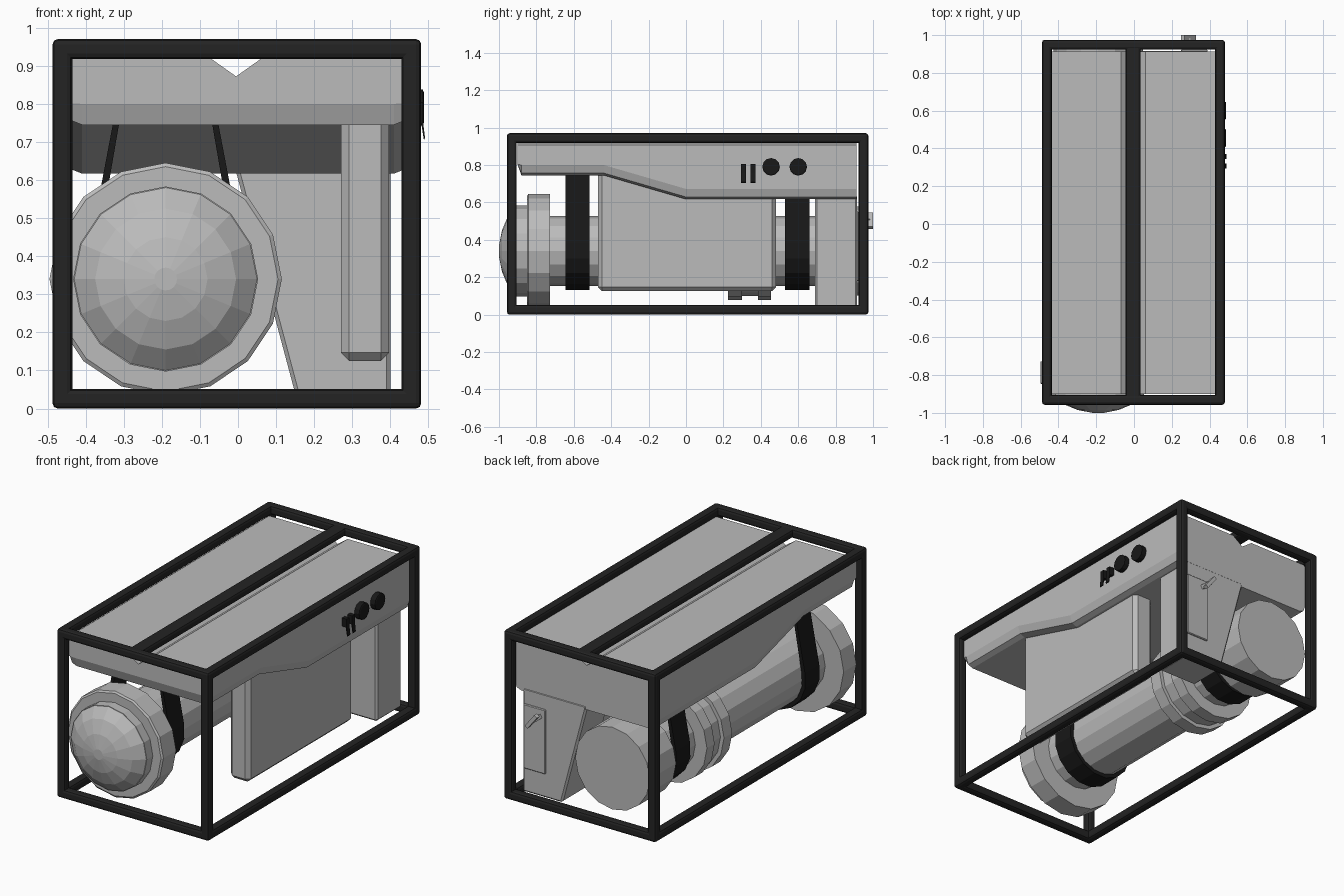
import bpy, bmesh, math
from mathutils import Vector

if "Cube" in bpy.data.objects:
    bpy.data.objects.remove(bpy.data.objects["Cube"])


def mat(name, v):
    m = bpy.data.materials.new(name)
    m.diffuse_color = (v, v, v, 1)
    m.use_nodes = True
    m.node_tree.nodes["Principled BSDF"].inputs["Base Color"].default_value = m.diffuse_color
    return m


GREY = mat("grey_metal", 0.5)
FRAME = mat("frame_black", 0.017)
STRAP = mat("strap_black", 0.009)


def finish(name, bm, material, bevel=0, segs=1):
    bmesh.ops.recalc_face_normals(bm, faces=bm.faces)
    me = bpy.data.meshes.new(name)
    bm.to_mesh(me)
    bm.free()
    me.materials.append(material)
    ob = bpy.data.objects.new(name, me)
    bpy.context.collection.objects.link(ob)
    if bevel:
        b = ob.modifiers.new("bevel", 'BEVEL')
        b.width, b.segments, b.limit_method = bevel, segs, 'ANGLE'
    return ob


def box(name, lo, hi, material, bevel=0, segs=1):
    bm = bmesh.new()
    bmesh.ops.create_cube(bm, size=1)
    for v in bm.verts:
        v.co = Vector([(a + b) / 2 + c * (b - a) for a, b, c in zip(lo, hi, v.co)])
    return finish(name, bm, material, bevel, segs)


def loft(name, rings, material, bevel=0):
    """Join closed rings of points and cap both ends."""
    bm = bmesh.new()
    vr = [[bm.verts.new(p) for p in r] for r in rings]
    n = len(vr[0])
    for a, b in zip(vr, vr[1:]):
        for i in range(n):
            bm.faces.new((a[i], a[(i + 1) % n], b[(i + 1) % n], b[i]))
    bm.faces.new(vr[0])
    bm.faces.new(vr[-1])
    return finish(name, bm, material, bevel)


def prism(name, pts, y0, y1, material, bevel=0):
    return loft(name, [[(x, y, z) for x, z in pts] for y in (y0, y1)], material, bevel)


CX, CZ, N = -0.19, 0.34, 16


def turned(name, profile, material):
    """Stepped round part about the tube axis; profile is (y, radius)."""
    ang = [2 * math.pi * i / N for i in range(N)]
    return loft(name, [[(CX + r * math.sin(a), y, CZ + r * math.cos(a)) for a in ang]
                       for y, r in profile], material)


# Outer frame of twelve bars plus the top centre bar
T = 0.052
X, Y, Z = (-0.487, 0.481), (-0.957, 0.975), (0.0, 0.97)


def ends(r):
    return ((r[0], r[0] + T), (r[1] - T, r[1]))


def bar(name, x, y, z):
    box(name, (x[0], y[0], z[0]), (x[1], y[1], z[1]), FRAME, 0.014, 2)


for i in (0, 1):
    for j in (0, 1):
        bar("frame_cross_bar", X, ends(Y)[i], ends(Z)[j])
        bar("frame_long_bar", ends(X)[i], Y, ends(Z)[j])
        bar("frame_post", ends(X)[i], ends(Y)[j], Z)
bar("frame_centre_bar", (-0.045, 0.035), Y, (0.92, 0.968))


# Upper housing: deeper at the back, chamfered below, notched on top
def section(y, levels):
    half = list(zip((0.44, 0.455, 0.455, 0.44, 0.41), (0.918, 0.908) + levels))
    right = [(x, y, z) for x, z in half]
    left = [(-x, y, z) for x, z in reversed(half)]
    notch = [(-0.07, y, 0.918), (-0.005, y, 0.872), (0.06, y, 0.918)]
    return right + left + notch


def low(b):
    return (b + 0.055, b + 0.012, b)


loft("upper_housing", [section(-0.9, (0.803, 0.801, 0.8)), section(-0.88, low(0.745)),
                       section(-0.44, low(0.745)), section(0.0, low(0.617)),
                       section(0.912, low(0.617))], GREY)

# Side panel and rear column
box("side_panel", (0.27, -0.47, 0.125), (0.397, 0.482, 0.77), GREY, 0.022)
prism("rear_column", [(0.4, 0.04), (0.15, 0.04), (-0.01, 0.64), (0.4, 0.64)],
      0.69, 0.915, GREY, 0.01)

# Rear door with slanted handle
box("door", (0.25, 0.91, 0.18), (0.39, 0.924, 0.55), GREY, 0.004)
prism("handle_stem", [(0.27, 0.5), (0.29, 0.49), (0.3, 0.51), (0.28, 0.52)], 0.92, 0.985, GREY)
prism("handle", [(0.31, 0.458), (0.327, 0.47), (0.267, 0.546), (0.25, 0.534)], 0.975, 1.0, GREY)

# Tube assembly
turned("front_dome", [(-1.0, 0.03), (-0.984, 0.11), (-0.953, 0.185), (-0.905, 0.24)], GREY)
turned("front_disc", [(-0.905, 0.243), (-0.84, 0.243)], GREY)
turned("front_collar", [(-0.85, 0.295), (-0.843, 0.305), (-0.727, 0.305)], GREY)
turned("main_tube", [(-0.75, 0.188), (0.75, 0.188)], GREY)
turned("ring_collar", [(0.225, 0.262), (0.3, 0.262), (0.3, 0.24), (0.385, 0.24),
                       (0.385, 0.262), (0.455, 0.262)], GREY)
turned("rear_cap", [(0.7, 0.237), (0.94, 0.237)], GREY)


# Hanging straps around the tube
def strap_side(r, top):
    arc = [math.radians(12 - 204 * i / 9) for i in range(10)]
    return ([(CX + top, 0.76)] + [(CX + r * math.cos(a), CZ + r * math.sin(a)) for a in arc]
            + [(CX - top, 0.76)])


strap = strap_side(0.212, 0.136) + strap_side(0.19, 0.12)[::-1]
for nm, y in (("front_strap", -0.58), ("rear_strap", 0.595)):
    prism(nm, strap, y - 0.065, y + 0.065, STRAP)

# Side controls: two knobs and two levers
for y in (0.455, 0.6):
    ring = [2 * math.pi * i / 12 for i in range(12)]
    loft("knob", [[(x, y + r * math.cos(a), 0.79 + r * math.sin(a)) for a in ring]
                  for x, r in ((0.44, 0.047), (0.485, 0.047), (0.488, 0.04))], STRAP)
for y in (0.308, 0.358):
    prism("lever", [(0.45, 0.76), (0.48, 0.755), (0.488, 0.705), (0.491, 0.71),
                    (0.485, 0.76), (0.485, 0.805), (0.45, 0.805)], y - 0.013, y + 0.013, STRAP)
